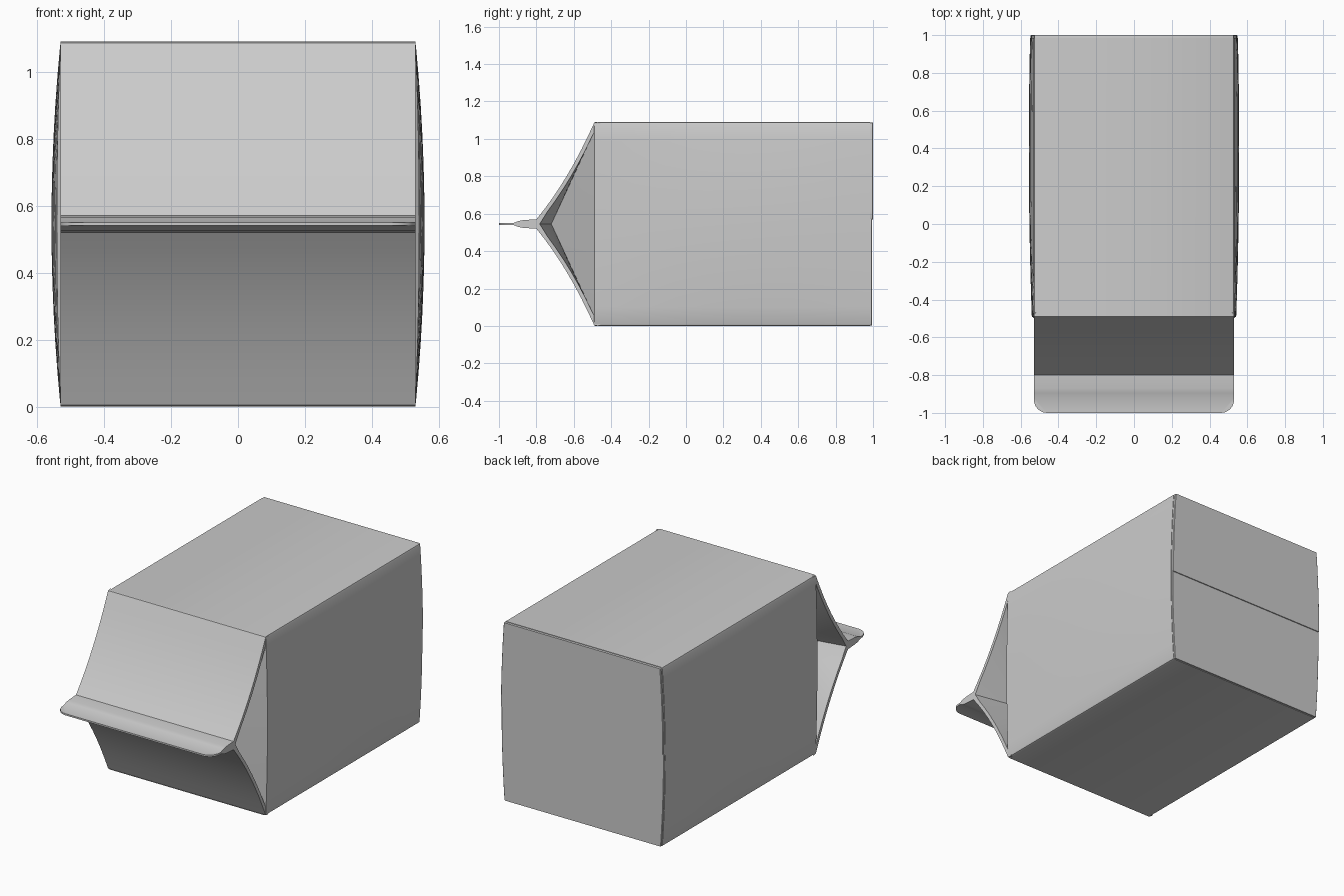
import bpy, bmesh, math
from mathutils import Vector

cube = bpy.data.objects.get("Cube")
if cube:
    bpy.data.objects.remove(cube, do_unlink=True)

MID = 0.545      # half height, also the height of the ridge
HALF = 0.53      # half width at the long edges
FRONT = -0.49    # where the gable starts


def finish(bm, name, angle=30):
    mesh = bpy.data.meshes.new(name)
    bm.to_mesh(mesh)
    bm.free()
    obj = bpy.data.objects.new(name, mesh)
    bpy.context.collection.objects.link(obj)
    bpy.ops.object.select_all(action='DESELECT')
    obj.select_set(True)
    bpy.context.view_layer.objects.active = obj
    bpy.ops.object.shade_smooth_by_angle(angle=math.radians(angle))
    return obj


def side_x(y, h):
    """Bulged side wall: half width at depth y and height h from the middle."""
    bulge = 0.027 - 0.02 * (y - 0.4) ** 2
    return HALF + bulge * (1 - (h / MID) ** 2)


def section(y, low=-MID, high=MID, r=0.012, inset=0.0, steps=12):
    """Cross-section of the carton between two heights with softened corners."""
    right = []
    for i in range(steps + 1):
        h = low + r + (high - low - 2 * r) * i / steps
        right.append((side_x(y, h) - inset, h))
    x0, x1 = right[0][0], right[-1][0]
    k = r * 0.3
    right = [(x0 - r, low), (x0 - k, low + k)] + right
    right += [(x1 - k, high - k), (x1 - r, high)]
    ring = right + [(-x, h) for x, h in reversed(right)]
    return [Vector((x, y, MID + h)) for x, h in ring]


def loft(rings, name, cap_front, cap_back):
    bm = bmesh.new()
    loops = [[bm.verts.new(p) for p in ring] for ring in rings]
    n = len(loops[0])
    for a, b in zip(loops, loops[1:]):
        for i in range(n):
            j = (i + 1) % n
            bm.faces.new((a[i], a[j], b[j], b[i]))
    if cap_front:
        bm.faces.new(loops[0])
    if cap_back:
        bm.faces.new(loops[-1])
    bmesh.ops.recalc_face_normals(bm, faces=bm.faces)
    return finish(bm, name)


# Carton body, open towards the gable
depths = [FRONT + (0.985 - FRONT) * i / 10 for i in range(11)]
loft([section(y) for y in depths], "carton_body", False, True)

# Two folded flaps closing the back, the upper one overlapping
for name, low, high, end in (("upper_back_flap", 0.025, MID - 0.003, 1.0),
                             ("lower_back_flap", 0.003 - MID, 0.03, 0.994)):
    rings = [section(0.975, low, high, 0.004, 0.003),
             section(end - 0.003, low, high, 0.004, 0.003),
             section(end, low, high, 0.004, 0.006)]
    loft(rings, name, True, True)

# Gable roof and sealed fin, extruded across the width
roof = []
for i in range(9):
    t = i / 8
    sag = 0.022 * 4 * t * (1 - t)
    roof.append((FRONT - 0.31 * t + sag * 0.5, MID - 0.52 * t - sag))
roof[0:1] = [(FRONT + 0.02, MID), (FRONT - 0.001, MID - 0.004)]
fin = [(-0.87, 0.021), (-0.895, 0.016), (-0.92, 0.006), (-1.0, 0.005)]
outer = roof + fin
inner = [(y + 0.017, h - 0.012) for y, h in roof[:-1]]
valley = (-0.782, 0.0)
profile = outer + [(y, -h) for y, h in reversed(outer)]
profile += [(y, -h) for y, h in inner] + [valley] + inner[::-1]

bm = bmesh.new()
face = bm.faces.new([bm.verts.new((-HALF, y, MID + h)) for y, h in profile])
extruded = bmesh.ops.extrude_face_region(bm, geom=[face])["geom"]
bmesh.ops.translate(bm, vec=(2 * HALF, 0, 0),
                    verts=[v for v in extruded if isinstance(v, bmesh.types.BMVert)])
bmesh.ops.recalc_face_normals(bm, faces=bm.faces)
tips = [e for e in bm.edges
        if all(v.co.y < -0.999 for v in e.verts) and e.calc_length() < 0.1]
bmesh.ops.bevel(bm, geom=tips, offset=0.07, segments=6, profile=0.5, affect='EDGES')
caps = [f for f in bm.faces if len(f.verts) > 4]
bmesh.ops.triangulate(bm, faces=caps)
finish(bm, "gable_roof_and_fin")

# Tucked-in side: triangular flap and two gusset panels meeting at an inner point
bm = bmesh.new()
tuck = bm.verts.new((0.2, -0.72, MID))


def fan(points):
    verts = [bm.verts.new(p) for p in points]
    for a, b in zip(verts, verts[1:]):
        f = bm.faces.new((tuck, a, b))
        f.normal_update()
        if f.normal.x < 0:
            f.normal_flip()


heights = [(MID - 0.012) * (i / 6 - 1) for i in range(13)]
fan([(side_x(FRONT, h), FRONT, MID + h) for h in heights])
for sign in (1, -1):
    edge = [(FRONT, MID - 0.012)] + inner[2:] + [valley]
    fan([(HALF - 0.002, y, MID + sign * h) for y, h in edge])
gusset = finish(bm, "side_gussets")
mirror = gusset.modifiers.new("Mirror", 'MIRROR')
mirror.use_axis[0] = True
mirror.use_mirror_merge = False
